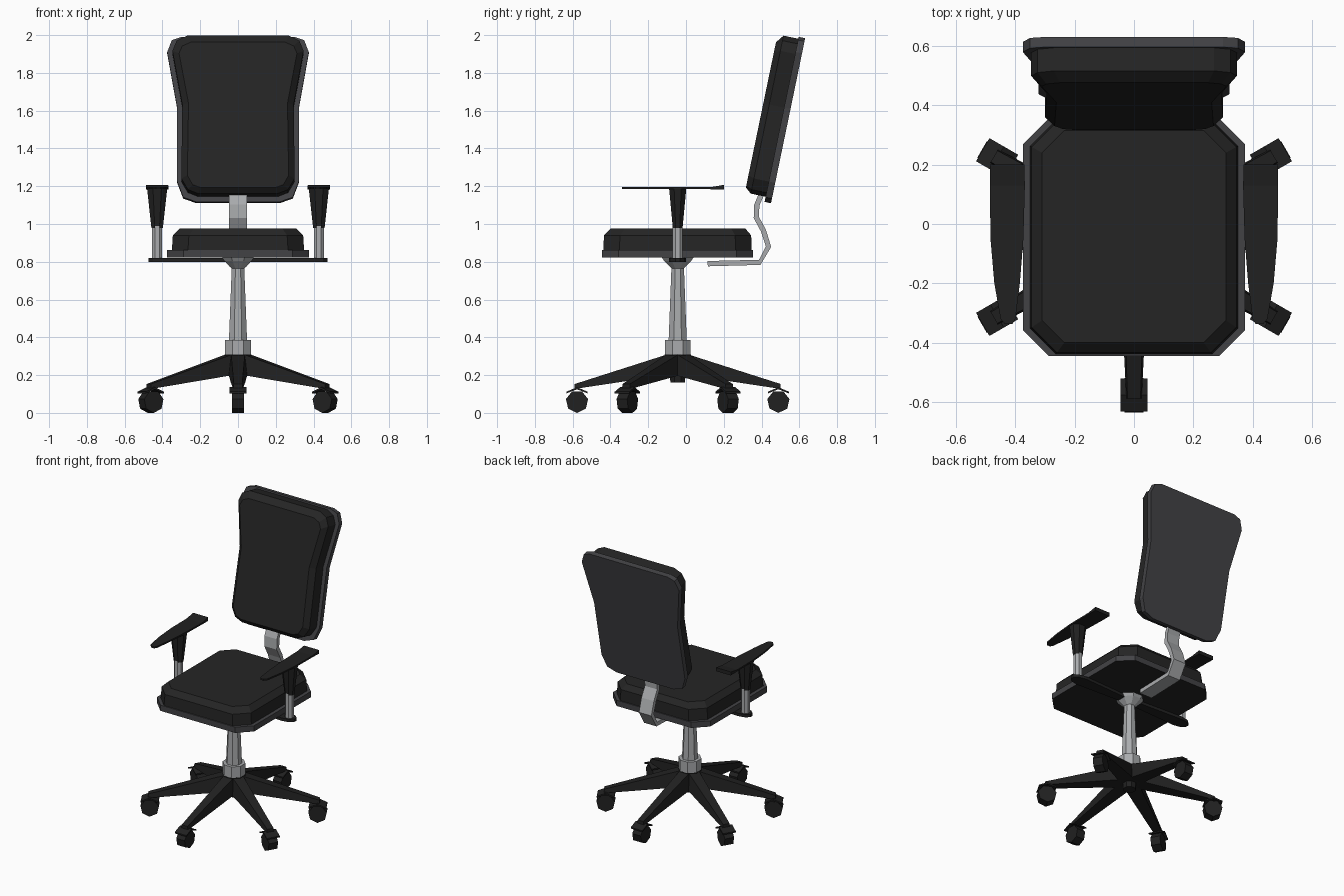
import bpy, bmesh, math
from mathutils import Vector, Matrix

if "Cube" in bpy.data.objects:
    bpy.data.objects.remove(bpy.data.objects["Cube"])

CY = -0.044  # y of the central column


def material(name, col):
    m = bpy.data.materials.new(name)
    m.diffuse_color = (*col, 1)
    m.use_nodes = True
    m.node_tree.nodes["Principled BSDF"].inputs["Base Color"].default_value = m.diffuse_color
    return m


FABRIC = material("black fabric", (0.018, 0.018, 0.018))
PLASTIC = material("black plastic", (0.015, 0.015, 0.015))
SHELL = material("dark grey shell", (0.055, 0.055, 0.06))
METAL = material("light grey metal", (0.40, 0.41, 0.42))


def loft(name, rings, mat, matrix=Matrix()):
    """Skin a stack of equal-length rings and cap both ends."""
    bm = bmesh.new()
    vs = [[bm.verts.new(matrix @ Vector(p)) for p in r] for r in rings]
    n = len(rings[0])
    for a, b in zip(vs, vs[1:]):
        for i in range(n):
            j = (i + 1) % n
            bm.faces.new((a[i], a[j], b[j], b[i]))
    bm.faces.new(vs[0])
    bm.faces.new(vs[-1])
    bmesh.ops.recalc_face_normals(bm, faces=bm.faces)
    me = bpy.data.meshes.new(name)
    bm.to_mesh(me)
    bm.free()
    me.materials.append(mat)
    ob = bpy.data.objects.new(name, me)
    bpy.context.collection.objects.link(ob)
    return ob


def turned(name, profile, mat, x=0, y=CY, n=8, sy=1):
    """Faceted column from (radius, z) pairs."""
    a = [2 * math.pi * (i + 0.5) / n for i in range(n)]
    return loft(name, [[(x + r * math.cos(t), y + sy * r * math.sin(t), z) for t in a]
                       for r, z in profile], mat)


def octagon(x, y0, y1, c, z):
    half = [(x - c, y0), (x, y0 + c), (x, y1 - c), (x - c, y1)]
    return [(px, py, z) for px, py in half + [(-a, b) for a, b in reversed(half)]]


# Seat pan with a black underside
pan = loft("seat_pan", [octagon(0.375, -0.445, 0.355, 0.087, z) for z in (0.822, 0.862)], SHELL)
pan.data.materials.append(FABRIC)
for f in pan.data.polygons:
    f.material_index = int(f.normal.z < -0.9)

# Seat cushion
loft("seat_cushion", [octagon(0.35, -0.438, 0.348, 0.085, 0.862),
                      octagon(0.345, -0.434, 0.345, 0.085, 0.94),
                      octagon(0.31, -0.40, 0.315, 0.075, 0.975)], FABRIC)

# Backrest: outlines in a leaning frame (x, height along the back, depth forward)
TILT = math.radians(11.7)
LEAN = Matrix((
    (1, 0, 0, 0),
    (0, math.sin(TILT), -math.cos(TILT), 0.45),
    (0, math.cos(TILT), math.sin(TILT), 1.11),
    (0, 0, 0, 1)))


def outline(half, d):
    return [(x, v, d) for x, v in half] + [(-x, v, d) for x, v in reversed(half)]


shell = [(0.22, 0), (0.29, 0.025), (0.322, 0.11), (0.322, 0.51),
         (0.375, 0.81), (0.35, 0.875), (0.30, 0.892)]
outer = [(0.21, 0.028), (0.265, 0.05), (0.30, 0.11), (0.295, 0.51),
         (0.347, 0.80), (0.325, 0.855), (0.27, 0.882)]
inner = [(0.20, 0.055), (0.24, 0.07), (0.268, 0.12), (0.262, 0.51),
         (0.312, 0.78), (0.295, 0.82), (0.25, 0.84)]
loft("backrest_shell", [outline(shell, 0), outline(shell, 0.035)], SHELL, LEAN)
loft("backrest_cushion", [outline(outer, 0.035), outline(outer, 0.115),
                          outline(inner, 0.147)], FABRIC, LEAN)

# Bent flat bar carrying the backrest
path = [Vector(p) for p in ((0.115, 0.790), (0.39, 0.797), (0.437, 0.88),
                            (0.41, 0.965), (0.372, 1.035), (0.375, 1.10), (0.40, 1.16))]
rings = []
for i, p in enumerate(path):
    t = (path[min(i + 1, len(path) - 1)] - path[max(i - 1, 0)]).normalized()
    nrm = Vector((-t.y, t.x)) * 0.014
    a, b = p + nrm, p - nrm
    rings.append([(-0.048, *a), (0.048, *a), (0.048, *b), (-0.048, *b)])
loft("back_support_bar", rings, METAL)

# Central column, collar and hub
turned("column", [(0.052, 0.38), (0.036, 0.765), (0.078, 0.805), (0.09, 0.822)], METAL)
turned("column_collar", [(0.074, 0.305), (0.074, 0.387)], METAL)
turned("base_hub", [(0.042, 0.16), (0.045, 0.21), (0.075, 0.23), (0.075, 0.31)], PLASTIC)

# Crossbar under the seat with rounded ends
bar = [(0.40, -0.045), (0.45, -0.035), (0.475, -0.012), (0.475, 0.012), (0.45, 0.035), (0.40, 0.045)]
bar = [(0.09, -0.03)] + bar + [(0.09, 0.03)]
bar = bar + [(-x, -y) for x, y in bar]
loft("arm_crossbar", [[(x, y + CY, z) for x, y in bar] for z in (0.80, 0.82)], PLASTIC)

# Armrests
pad = [(y, xi, xo, zb, zt) for y, xi, xo, zb, zt in (
    (-0.338, 0.41, 0.435, 1.184, 1.195), (-0.32, 0.40, 0.45, 1.184, 1.195),
    (-0.20, 0.385, 0.471, 1.184, 1.195), (-0.05, 0.373, 0.484, 1.184, 1.195),
    (0.13, 0.368, 0.486, 1.184, 1.195), (0.20, 0.37, 0.486, 1.182, 1.207))]
for s, side in ((-1, "left"), (1, "right")):
    turned(side + "_arm_post", [(0.029, 0.81), (0.029, 0.99)], METAL, x=s * 0.428)
    turned(side + "_arm_sleeve", [(0.033, 0.98), (0.058, 1.19)], PLASTIC, x=s * 0.428, sy=0.85)
    loft(side + "_arm_pad", [[(s * xi, y, zb), (s * xo, y, zb), (s * xo, y, zt), (s * xi, y, zt)]
                             for y, xi, xo, zb, zt in pad], PLASTIC)

# Six-legged star base with casters, each built along +x and turned
for k in range(6):
    M = Matrix.Translation((0, CY, 0)) @ Matrix.Rotation(math.radians(30 + 60 * k), 4, 'Z')
    tag = f"_{k + 1}"
    loft("base_leg" + tag, [[(r, -wb, zb), (r, wb, zb), (r, wt, zt), (r, -wt, zt)]
                            for r, wb, wt, zb, zt in ((0.02, 0.05, 0.036, 0.20, 0.312),
                                                      (0.06, 0.05, 0.036, 0.20, 0.308),
                                                      (0.545, 0.026, 0.022, 0.127, 0.153))],
         PLASTIC, M)
    C = M @ Matrix.Translation((0.533, 0, 0))
    roof = [(-0.056, 0.103), (0, 0.125), (0.056, 0.103), (0.056, 0.112), (0, 0.136), (-0.056, 0.112)]
    loft("caster_cap" + tag, [[(x, w, z) for x, z in roof] for w in (-0.045, 0.045)], PLASTIC, C)
    ang = [2 * math.pi * i / 7 - math.pi / 2 for i in range(7)]
    loft("caster_wheel" + tag, [[(0.06 * math.cos(a), w, 0.06 + 0.06 * math.sin(a)) for a in ang]
                                for w in (-0.032, 0.032)], PLASTIC, C)
